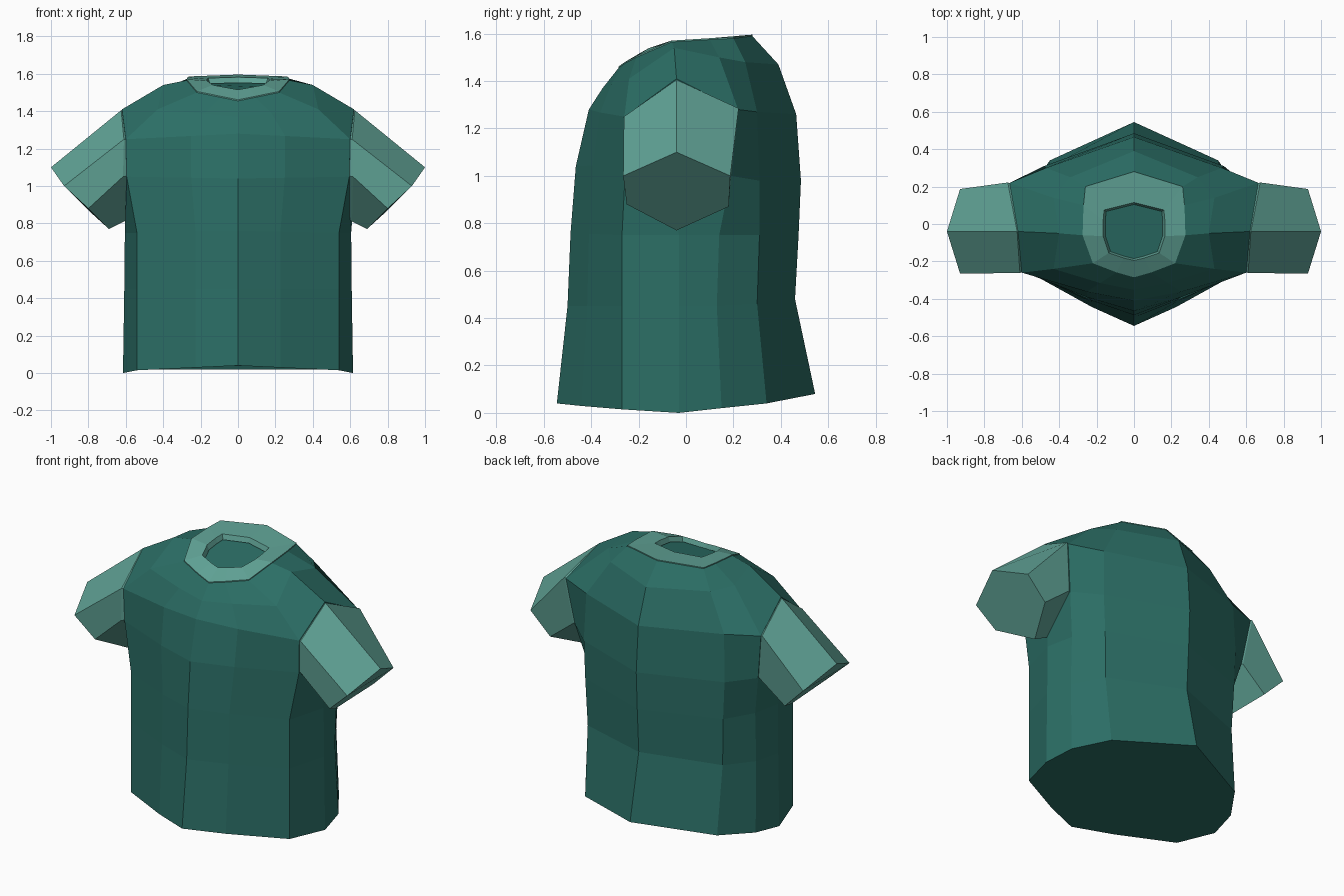
import bpy, bmesh
from mathutils import Vector

if "Cube" in bpy.data.objects:
    bpy.data.objects.remove(bpy.data.objects["Cube"])


def material(name, rgb):
    m = bpy.data.materials.new(name)
    m.diffuse_color = (*rgb, 1)
    m.use_nodes = True
    m.node_tree.nodes["Principled BSDF"].inputs["Base Color"].default_value = m.diffuse_color
    return m


DARK = material("dark_teal", (0.024, 0.155, 0.13))
LIGHT = material("light_teal", (0.115, 0.36, 0.3))


def loft(name, rings, mat, caps=True, closed=False):
    """Skin a stack of equal-length rings into one flat-shaded object."""
    bm = bmesh.new()
    vs = [[bm.verts.new(p) for p in r] for r in rings]
    pairs = list(zip(vs, vs[1:]))
    if closed:
        pairs.append((vs[-1], vs[0]))
    for a, b in pairs:
        for i in range(len(a)):
            j = (i + 1) % len(a)
            bm.faces.new((a[i], a[j], b[j], b[i]))
    if caps:
        bm.faces.new(vs[0][::-1])
        bm.faces.new(vs[-1])
    bmesh.ops.recalc_face_normals(bm, faces=bm.faces)
    me = bpy.data.meshes.new(name)
    bm.to_mesh(me)
    bm.free()
    me.materials.append(mat)
    ob = bpy.data.objects.new(name, me)
    bpy.context.collection.objects.link(ob)
    return ob


def full_ring(half):
    """Half outline (front centre to back centre) -> whole loop, with a softly bulged front."""
    h = [Vector(p) for p in half]
    mid = h[0].lerp(h[1], 0.42)
    mid.y -= 0.025 * h[1].x
    h.insert(1, mid)
    return h + [Vector((-p.x, p.y, p.z)) for p in h[-2:0:-1]]


def moved(ring, d):
    return [p + Vector(d) for p in ring]


# Half outlines: front centre, front corner, side, rear side, back corner, back centre
outlines = [
    [(0, -.545, .04), (.54, -.27, .015), (.615, -.03, 0), (.58, .15, .02), (.45, .34, .04), (0, .545, .08)],
    [(0, -.50, .45), (.54, -.27, .45), (.608, -.03, .45), (.57, .13, .45), (.46, .30, .46), (0, .46, .48)],
    [(0, -.487, .76), (.54, -.27, .75), (.605, -.03, .75), (.57, .14, .75), (.47, .31, .75), (0, .475, .75)],
    [(0, -.465, 1.04), (.595, -.255, 1.05), (.60, -.04, .85), (.625, .19, 1.0), (.48, .31, .98), (0, .485, .98)],
    [(0, -.41, 1.28), (.60, -.26, 1.25), (.62, -.04, 1.41), (.665, .22, 1.28), (.47, .30, 1.27), (0, .465, 1.26)],
    [(0, -.352, 1.37), (.43, -.24, 1.41), (.40, -.05, 1.54), (.43, .14, 1.50), (.34, .25, 1.48), (0, .39, 1.47)],
    [(0, -.285, 1.455), (.22, -.21, 1.50), (.275, -.06, 1.565), (.27, .1, 1.575), (.26, .2, 1.58), (0, .28, 1.59)],
]
rings = [full_ring(o) for o in outlines]
neck = full_ring([(0, -.195, 1.515), (.135, -.155, 1.54), (.165, -.065, 1.562),
                  (.165, .02, 1.572), (.16, .075, 1.577), (0, .115, 1.582)])
floor = moved(neck, (0, 0, -.035))

# Torso, closed at hem and inside the neck
loft("shirt_body", rings + [floor], DARK)

# Collar band with an inner lip
outer = moved(rings[-1], (0, 0, .006))
lip = [Vector((p.x * .93, p.y * .93 - .003, p.z - .03)) for p in neck]
loft("collar", [moved(outer, (0, 0, -.02)), outer, neck, lip], LIGHT, caps=False, closed=True)

# Six-sided sleeves, mirrored
base = [(.625, -.04, 1.405), (.61, -.262, 1.25), (.615, -.26, 1.05),
        (.61, -.04, .81), (.635, .19, 1.0), (.675, .222, 1.285)]
cuff = [(1, -.04, 1.1), (.93, -.265, 1.0), (.80, -.25, .88),
        (.69, -.04, .77), (.80, .18, .87), (.93, .187, 1.0)]
centre = sum((Vector(p) for p in base), Vector()) / 6
root = [centre + (Vector(p) - centre) * .94 - Vector((.03, 0, 0)) for p in base]
for name, s in (("right_sleeve", 1), ("left_sleeve", -1)):
    loft(name, [[(s * p[0], p[1], p[2]) for p in r] for r in (root, base, cuff)], LIGHT)
